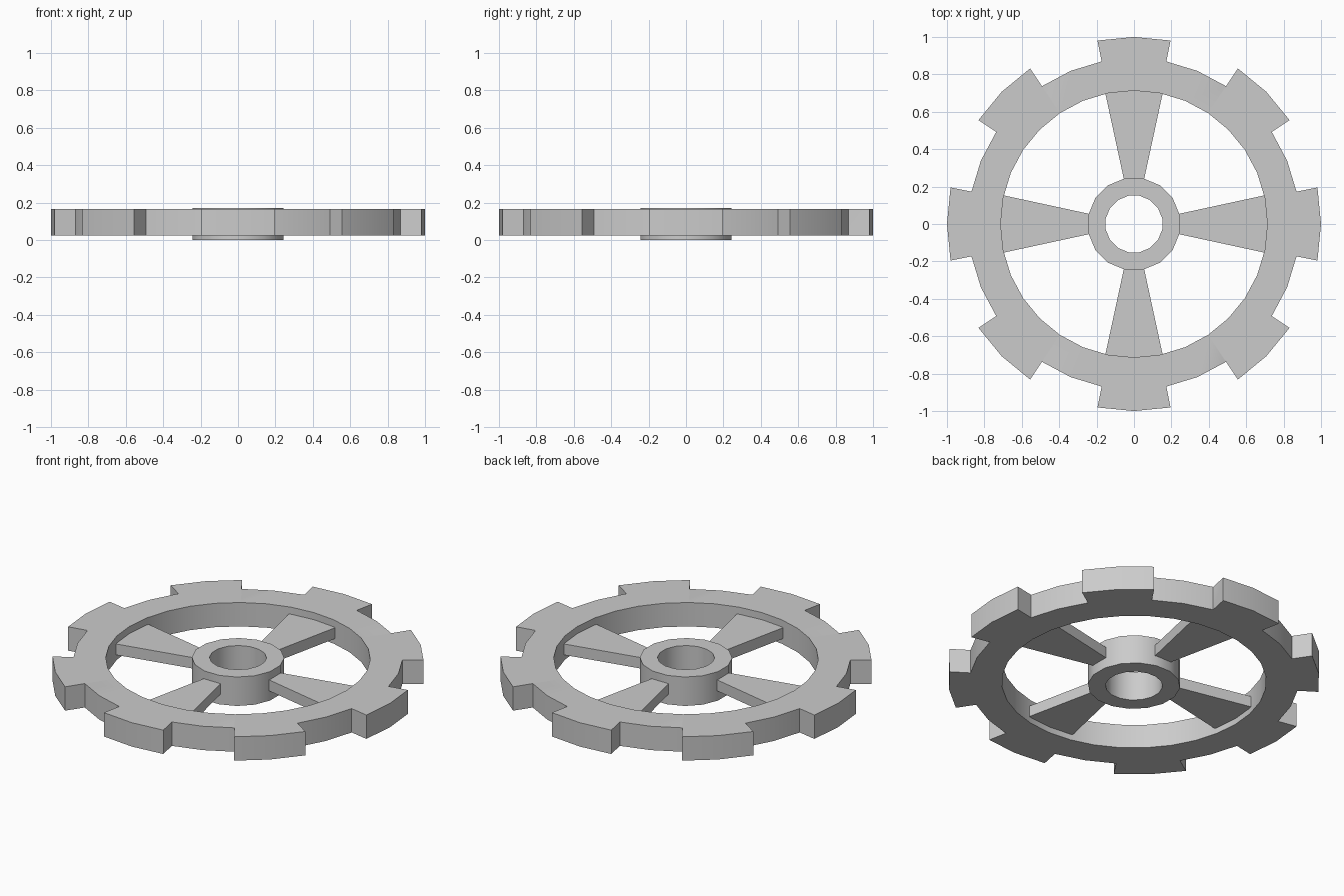
import bpy, bmesh
from math import sin, cos, pi, radians

if "Cube" in bpy.data.objects:
    bpy.data.objects.remove(bpy.data.objects["Cube"])


def polar(r, a):
    return r * cos(a), r * sin(a)


def finish(name, bm):
    bmesh.ops.recalc_face_normals(bm, faces=bm.faces[:])
    me = bpy.data.meshes.new(name)
    bm.to_mesh(me)
    bm.free()
    ob = bpy.data.objects.new(name, me)
    bpy.context.collection.objects.link(ob)
    bpy.ops.object.select_all(action='DESELECT')
    ob.select_set(True)
    bpy.context.view_layer.objects.active = ob
    bpy.ops.object.shade_smooth_by_angle(angle=radians(30))
    return ob


def band(name, outer, inner, links, z0, z1):
    """Pierced plate: links lists the inner index matched to each outer point."""
    bm = bmesh.new()
    o = [[bm.verts.new((x, y, z)) for x, y in outer] for z in (z0, z1)]
    i = [[bm.verts.new((x, y, z)) for x, y in inner] for z in (z0, z1)]
    n, m = len(outer), len(inner)
    for k in range(n):
        j = (k + 1) % n
        a, b = links[k], links[j]
        bm.faces.new((o[0][k], o[0][j], o[1][j], o[1][k]))
        for s in (0, 1):
            loop = [o[s][k], o[s][j], i[s][b]]
            if a != b:
                loop.append(i[s][a])
            bm.faces.new(loop)
    for k in range(m):
        j = (k + 1) % m
        bm.faces.new((i[0][k], i[0][j], i[1][j], i[1][k]))
    return finish(name, bm)


# Toothed rim: 32 steps, eight teeth each two steps wide
STEP = pi / 16
outer, links = [], []
for k in range(32):
    a = k * STEP
    radii = {0: [1.0], 1: [1.0, 0.886], 2: [0.886], 3: [0.886, 1.0]}[k % 4]
    for r in radii:
        outer.append(polar(r, a))
        links.append(k)
inner = [polar(0.713, k * STEP) for k in range(32)]
band("toothed_rim", outer, inner, links, 0.025, 0.167)

# Hub with bore, flats facing the spokes
angles = [(k + 0.5) * pi / 8 for k in range(16)]
band("hub", [polar(0.249, a) for a in angles], [polar(0.154, a) for a in angles],
     list(range(16)), 0.0, 0.172)

# Four tapered spokes
for q in range(4):
    bm = bmesh.new()
    c, s = cos(q * pi / 2), sin(q * pi / 2)
    profile = [(0.225, -0.051), (0.725, -0.159), (0.725, 0.159), (0.225, 0.051)]
    lo, hi = [[bm.verts.new((x * c - y * s, x * s + y * c, z)) for x, y in profile]
              for z in (0.06, 0.125)]
    bm.faces.new(lo)
    bm.faces.new(hi)
    for k in range(4):
        j = (k + 1) % 4
        bm.faces.new((lo[k], lo[j], hi[j], hi[k]))
    finish(f"spoke_{q + 1}", bm)
